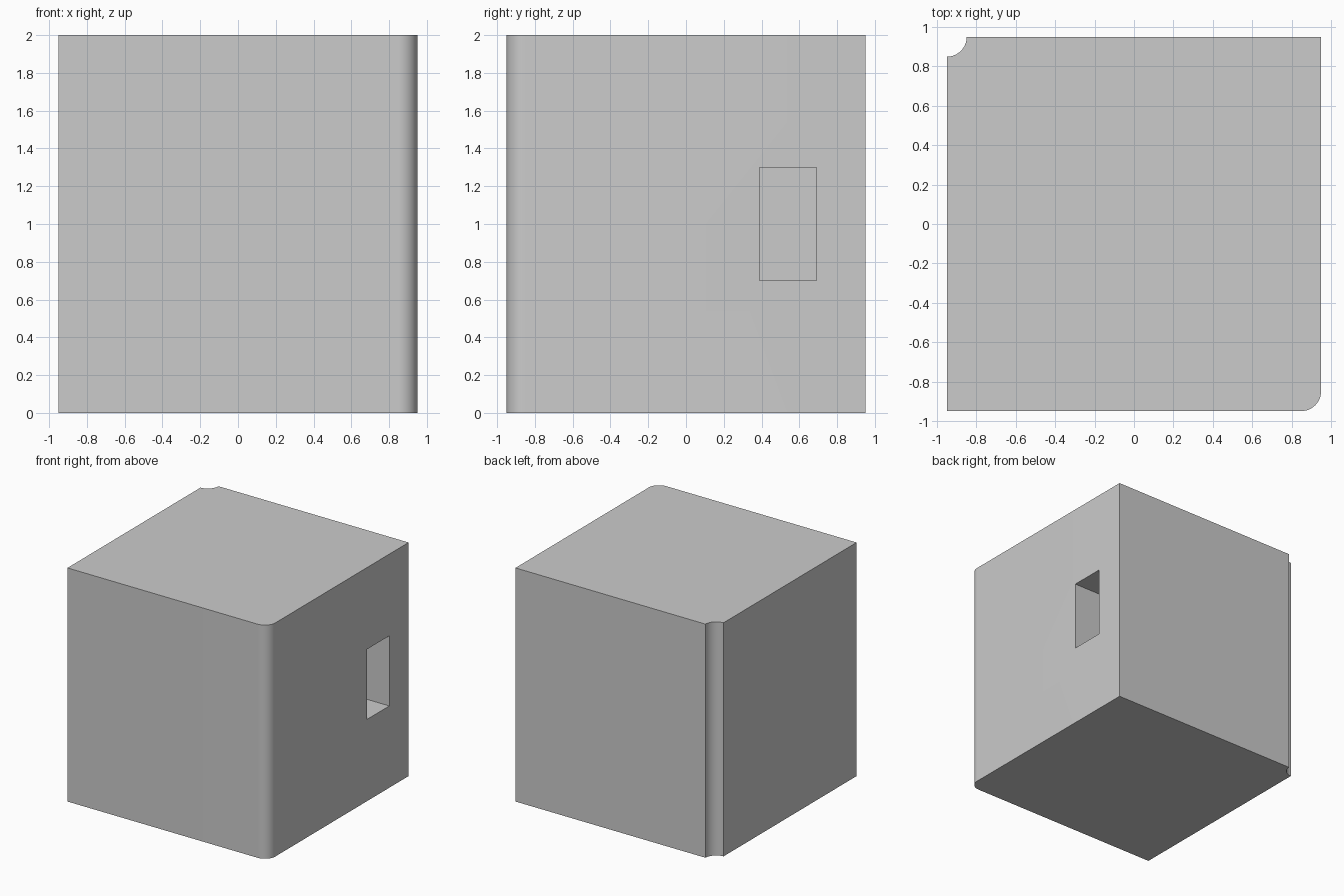
import bpy, bmesh
from math import sin, cos, pi, radians

if "Cube" in bpy.data.objects:
    bpy.data.objects.remove(bpy.data.objects["Cube"])

H, R, SEG = 0.95, 0.1, 16      # half width, corner radius, arc segments


def arc(cx, cy, a0, a1):
    return [(cx + R * cos(a0 + (a1 - a0) * i / SEG),
             cy + R * sin(a0 + (a1 - a0) * i / SEG)) for i in range(SEG + 1)]


def prism(name, outline, z0, z1):
    bm = bmesh.new()
    base = bm.faces.new([bm.verts.new((x, y, z0)) for x, y in outline])
    top = bmesh.ops.extrude_face_region(bm, geom=[base])["geom"]
    bmesh.ops.translate(bm, vec=(0, 0, z1 - z0),
                        verts=[v for v in top if isinstance(v, bmesh.types.BMVert)])
    bmesh.ops.recalc_face_normals(bm, faces=bm.faces)
    mesh = bpy.data.meshes.new(name)
    bm.to_mesh(mesh)
    bm.free()
    obj = bpy.data.objects.new(name, mesh)
    bpy.context.collection.objects.link(obj)
    return obj


# Block: rounded front right corner, scooped back left corner
outline = [(-H, -H)] + arc(H - R, -H + R, -pi / 2, 0) + [(H, H)] + arc(-H, H, 0, -pi / 2)
block = prism("block", outline, 0, 2)

# Blind rectangular pocket in the right side
cutter = prism("pocket_cutter", [(0.65, 0.39), (1.1, 0.39), (1.1, 0.69), (0.65, 0.69)], 0.7, 1.3)
cutter.hide_render = True
cut = block.modifiers.new("pocket", 'BOOLEAN')
cut.operation = 'DIFFERENCE'
cut.solver = 'EXACT'
cut.object = cutter

bpy.ops.object.select_all(action='DESELECT')
bpy.context.view_layer.objects.active = block
block.select_set(True)
bpy.ops.object.modifier_apply(modifier="pocket")
bpy.data.objects.remove(cutter)
bpy.ops.object.shade_smooth_by_angle(angle=radians(30))
